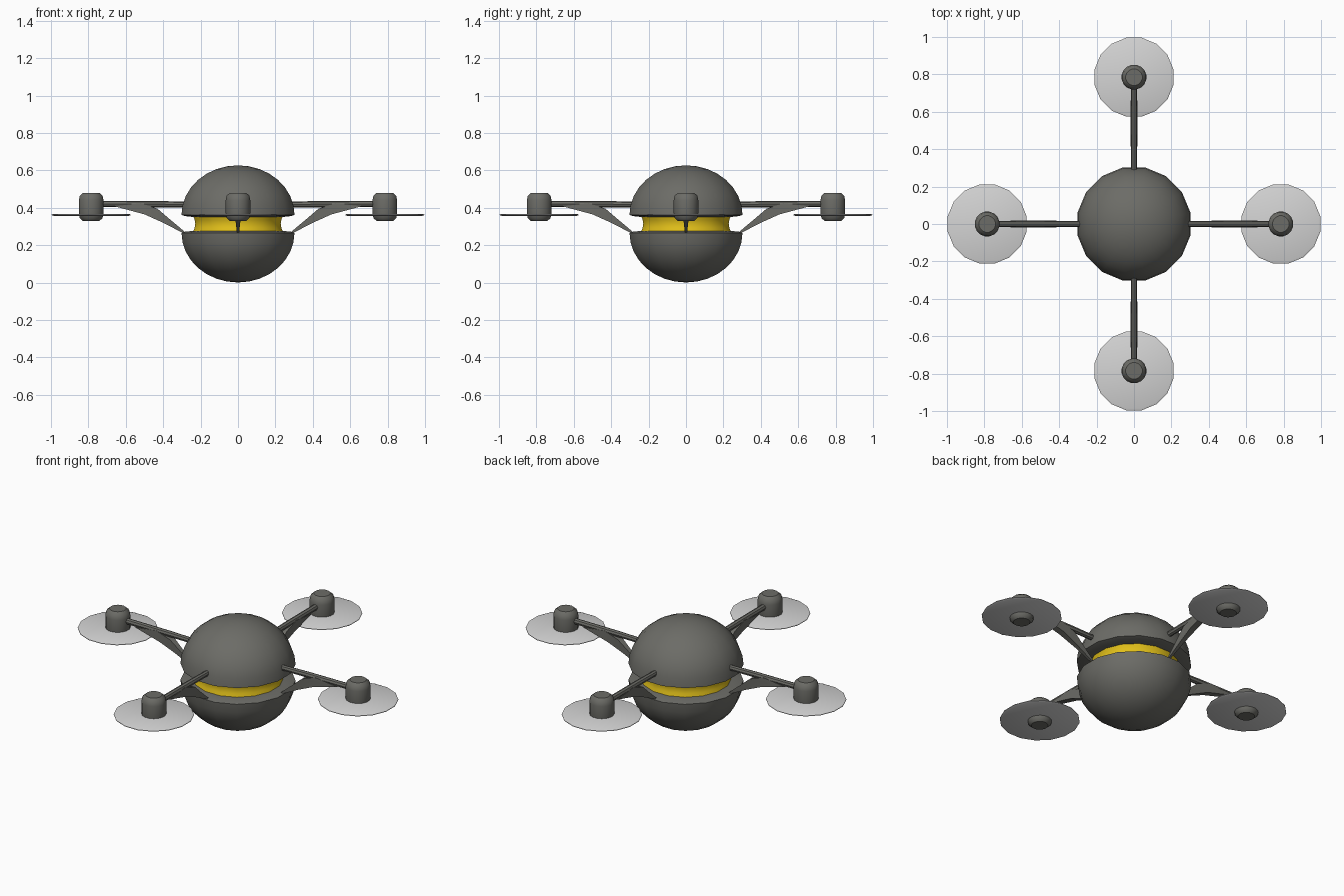
import bpy, bmesh, math
from mathutils import Matrix, Vector

cube = bpy.data.objects.get("Cube")
if cube:
    bpy.data.objects.remove(cube, do_unlink=True)


def material(name, rgb):
    m = bpy.data.materials.new(name)
    m.use_nodes = True
    m.diffuse_color = (*rgb, 1)
    m.node_tree.nodes["Principled BSDF"].inputs["Base Color"].default_value = (*rgb, 1)
    return m


GREY = material("dark grey", (0.15, 0.15, 0.135))
YELLOW = material("yellow", (0.75, 0.52, 0.01))
LIGHT = material("light grey", (0.66, 0.66, 0.66))
SIDES = 16


def finish(name, bm, mat, matrix=Matrix()):
    bmesh.ops.remove_doubles(bm, verts=bm.verts, dist=0.0001)
    bmesh.ops.recalc_face_normals(bm, faces=bm.faces)
    mesh = bpy.data.meshes.new(name)
    bm.to_mesh(mesh)
    bm.free()
    mesh.materials.append(mat)
    obj = bpy.data.objects.new(name, mesh)
    bpy.context.collection.objects.link(obj)
    obj.matrix_world = matrix
    bpy.ops.object.select_all(action='DESELECT')
    obj.select_set(True)
    bpy.context.view_layer.objects.active = obj
    bpy.ops.object.shade_smooth_by_angle(angle=math.radians(40))
    return obj


def lathe(name, profile, mat, matrix=Matrix()):
    """Turn an (radius, height) profile around z."""
    bm = bmesh.new()
    turn = Matrix.Rotation(math.pi / SIDES, 3, 'Z')
    verts = [bm.verts.new(turn @ Vector((r, 0, z))) for r, z in profile]
    edges = [bm.edges.new(pair) for pair in zip(verts, verts[1:])]
    bmesh.ops.spin(bm, geom=verts + edges, cent=(0, 0, 0), axis=(0, 0, 1),
                   angle=math.tau, steps=SIDES, use_duplicate=False)
    return finish(name, bm, mat, matrix)


def loft(name, rings, mat, matrix):
    """Skin a row of matching closed rings and cap both ends."""
    bm = bmesh.new()
    rows = [[bm.verts.new(p) for p in ring] for ring in rings]
    n = len(rows[0])
    for a, b in zip(rows, rows[1:]):
        for i in range(n):
            j = (i + 1) % n
            bm.faces.new((a[i], a[j], b[j], b[i]))
    bm.faces.new(rows[0])
    bm.faces.new(rows[-1])
    return finish(name, bm, mat, matrix)


# Two body shells, mirrored about the middle gap
R, MID, CUT = 0.308, 0.314, 0.048
shell = []
for i in range(9):
    a = math.pi / 2 * (1 - i / 8)
    shell.append((R * math.cos(a), CUT + (R - CUT + 0.005) * math.sin(a)))
shell += [(0.29, CUT - 0.006), (0.235, CUT - 0.012), (0, CUT - 0.012)]
for name, sign in (("upper_shell", 1), ("lower_shell", -1)):
    lathe(name, [(r, MID + sign * z) for r, z in shell], GREY)

# Waisted core between the shells
lathe("core_band", [(0, 0.27), (0.245, 0.27), (0.236, 0.295), (0.233, 0.315),
                    (0.236, 0.335), (0.245, 0.36), (0, 0.36)], YELLOW)

# Four arms, each with strut, motor and rotor disc
REACH = 0.785
motor = [(0, 0.33), (0.045, 0.33), (0.062, 0.345), (0.067, 0.37), (0.067, 0.44),
         (0.062, 0.465), (0.045, 0.48), (0, 0.48)]
disc = [(0, 0.357), (0.205, 0.357), (0.215, 0.361), (0.215, 0.364),
        (0.205, 0.368), (0, 0.368)]
# Strut sections: lower x, z, upper x, z, half width
strut = [(0.28, 0.258, 0.28, 0.268, 0.005), (0.40, 0.32, 0.36, 0.335, 0.012),
         (0.50, 0.365, 0.43, 0.395, 0.019), (0.66, 0.408, 0.52, 0.425, 0.018)]

for side, quarter in (("left", 0), ("back", 1), ("right", 2), ("front", 3)):
    spin = Matrix.Rotation(quarter * math.pi / 2, 4, 'Z')
    hub = spin @ Matrix.Translation((REACH, 0, 0))

    rod = []
    for x, z, r in ((0.24, 0.417, 0.015), (0.45, 0.42, 0.017), (REACH, 0.421, 0.017)):
        rod.append([(x, r * math.cos(k * math.pi / 4), z + r * math.sin(k * math.pi / 4))
                    for k in range(8)])
    loft(side + "_arm", rod, GREY, spin)

    rings = [[(lx, -w, lz), (lx, w, lz), (ux, w, uz), (ux, -w, uz)]
             for lx, lz, ux, uz, w in strut]
    loft(side + "_strut", rings, GREY, spin)

    lathe(side + "_motor", motor, GREY, hub)
    lathe(side + "_rotor_disc", disc, LIGHT, hub)
